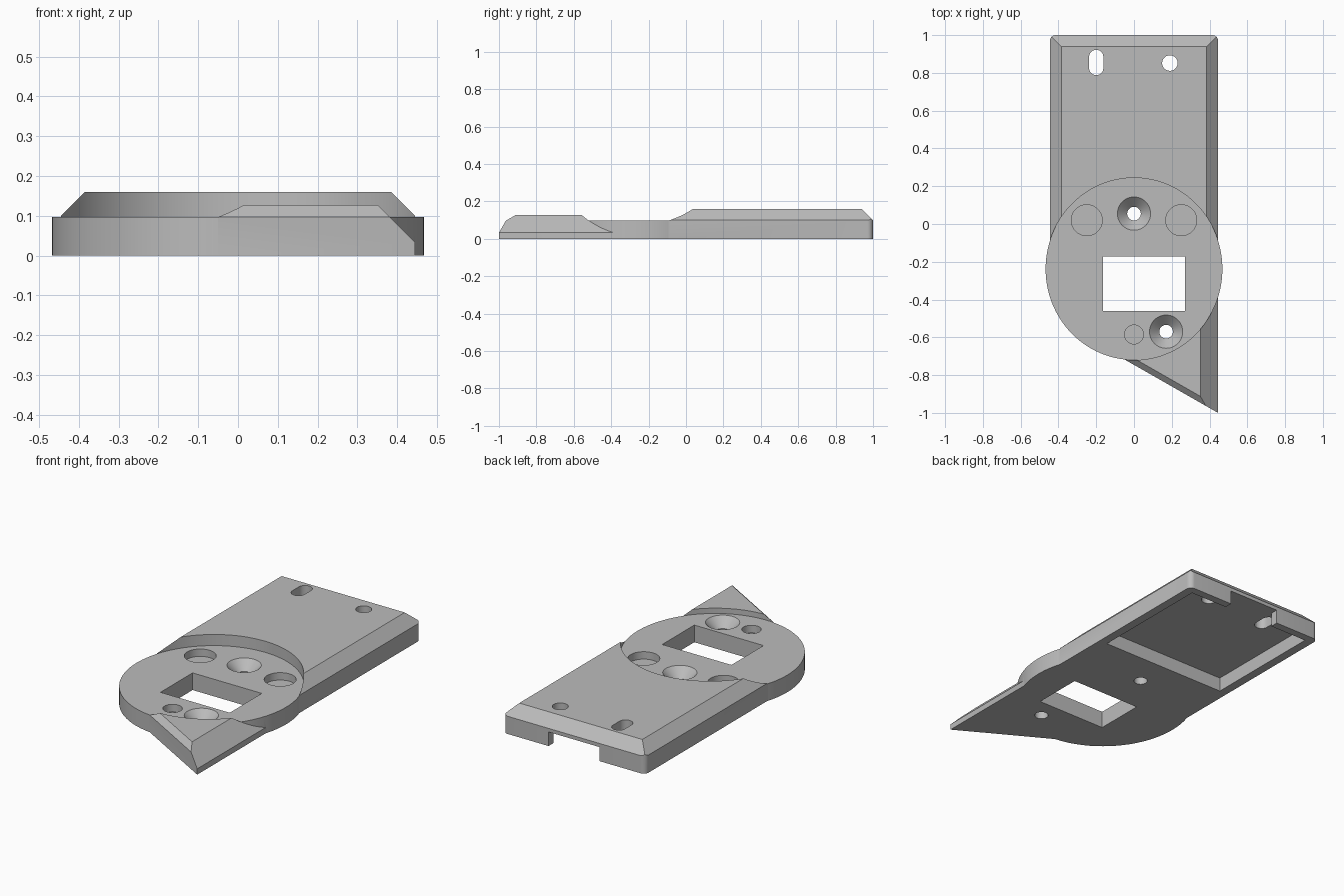
import bpy, bmesh
from math import radians, pi
from mathutils import Matrix, Vector

if "Cube" in bpy.data.objects:
    bpy.data.objects.remove(bpy.data.objects["Cube"], do_unlink=True)

grey = bpy.data.materials.new("mid_grey")
grey.use_nodes = True
tone = (0.5, 0.5, 0.5, 1)
grey.diffuse_color = tone
grey.node_tree.nodes["Principled BSDF"].inputs["Base Color"].default_value = tone

HALF_W, TOP, DISC_TOP = 0.445, 0.16, 0.097
DISC_Y, DISC_RX, DISC_RY = -0.238, 0.468, 0.482
BELOW = -0.1          # parts run below the base, which is trimmed at the end


def finish(name, bm):
    bmesh.ops.recalc_face_normals(bm, faces=bm.faces)
    mesh = bpy.data.meshes.new(name)
    bm.to_mesh(mesh)
    bm.free()
    mesh.materials.append(grey)
    obj = bpy.data.objects.new(name, mesh)
    bpy.context.collection.objects.link(obj)
    return obj


def prism(outline, z0, z1):
    bm = bmesh.new()
    face = bm.faces.new([bm.verts.new((x, y, z0)) for x, y in outline])
    up = bmesh.ops.extrude_face_region(bm, geom=[face])["geom"]
    verts = [v for v in up if isinstance(v, bmesh.types.BMVert)]
    bmesh.ops.translate(bm, verts=verts, vec=(0, 0, z1 - z0))
    bmesh.ops.recalc_face_normals(bm, faces=bm.faces)
    return bm


def rect(x0, x1, y0, y1):
    return [(x0, y0), (x1, y0), (x1, y1), (x0, y1)]


def bevel_upright(bm, radius, test):
    edges = [e for e in bm.edges
             if abs(e.verts[0].co.z - e.verts[1].co.z) > 0.01 and test(e.verts[0].co)]
    bmesh.ops.bevel(bm, geom=edges, offset=radius, segments=6, profile=0.5, affect='EDGES')


def slice_off(bm, point, normal):
    """Remove everything on the normal side of a plane and cap the cut."""
    cut = bmesh.ops.bisect_plane(bm, geom=bm.verts[:] + bm.edges[:] + bm.faces[:],
                                 plane_co=point, plane_no=normal, clear_outer=True)
    rim = [e for e in cut["geom_cut"] if isinstance(e, bmesh.types.BMEdge)]
    bmesh.ops.contextual_create(bm, geom=rim)


def cone(name, x, y, z0, z1, r0, r1, sides=48, squash=1.0):
    bm = bmesh.new()
    place = Matrix.Translation((x, y, (z0 + z1) / 2)) @ Matrix.Diagonal((1, squash, 1, 1))
    bmesh.ops.create_cone(bm, cap_ends=True, segments=sides, radius1=r0, radius2=r1,
                          depth=z1 - z0, matrix=place)
    return finish(name, bm)


def combine(target, tool, operation):
    mod = target.modifiers.new("combine", 'BOOLEAN')
    mod.operation, mod.object, mod.solver = operation, tool, 'EXACT'
    bpy.context.view_layer.objects.active = target
    bpy.ops.object.modifier_apply(modifier=mod.name)
    bpy.data.objects.remove(tool, do_unlink=True)


# Long back plate with chamfered sides and back edge
bm = prism(rect(-HALF_W, HALF_W, -0.2, 1.0), BELOW, TOP)
bevel_upright(bm, 0.03, lambda co: co.y > 0.9)
for side in (-1, 1):
    slice_off(bm, (side * HALF_W, 0, 0.1), (side, 0, 1))
slice_off(bm, (0, 1.0, 0.1), (0, 1, 1))
plate = finish("mounting_plate", bm)

# Pointed front corner, cut off along a slant, with chamfered edges
slope = 0.571
tip = Vector((HALF_W, -1.0, 0))
far_x = -0.2
bm = prism([(HALF_W, -1.0), (HALF_W, -0.3), (far_x, -0.3),
            (far_x, -1.0 + slope * (HALF_W - far_x))], BELOW * 1.2, 0.127)
slice_off(bm, (HALF_W, 0, 0.033), (1, 0, 1))
slant = Vector((-slope, -1, 0)).normalized()
slice_off(bm, tip + Vector((0, 0, DISC_TOP)), slant + Vector((0, 0, 1)))
combine(plate, finish("front_point", bm), 'UNION')

# Round seat: a disc, with the space above it cleared
ratio = DISC_RY / DISC_RX
combine(plate, cone("disc", 0, DISC_Y, BELOW * 1.4, 0.3, DISC_RX, DISC_RX, 128, ratio), 'UNION')
clear_r = DISC_RX * 1.0005
combine(plate, cone("disc_clear", 0, DISC_Y, DISC_TOP, 0.5, clear_r, clear_r, 128, ratio), 'DIFFERENCE')

# Flat base
combine(plate, finish("base_trim", prism(rect(-2, 2, -2, 2), -1, 0)), 'DIFFERENCE')

# Hollow underside and cable notch in the back wall
combine(plate, finish("pocket", prism(rect(-0.395, 0.395, 0.245, 0.955), -0.1, 0.08)), 'DIFFERENCE')
combine(plate, finish("notch", prism(rect(-0.16, 0.16, 0.9, 1.1), -0.1, 0.0795)), 'DIFFERENCE')

# Rectangular window
combine(plate, finish("window", prism(rect(-0.163, 0.27, -0.46, -0.173), -0.2, 0.3)), 'DIFFERENCE')

# Countersunk screw holes
for x, y in ((0, 0.055), (0.17, -0.57)):
    combine(plate, cone("countersink", x, y, 0.045, DISC_TOP + 0.01, 0.036, 0.098), 'DIFFERENCE')
    combine(plate, cone("screw_hole", x, y, -0.1, 0.06, 0.036, 0.036), 'DIFFERENCE')

# Blind round recesses
for x, y, r in ((-0.25, 0.02, 0.082), (0.25, 0.02, 0.082), (0, -0.585, 0.05)):
    combine(plate, cone("recess", x, y, 0.055, DISC_TOP + 0.03, r, r), 'DIFFERENCE')
    # keep the recess open where it meets the disc rim

# Back fixing holes: one round, one slotted
combine(plate, cone("round_hole", 0.19, 0.852, -0.1, 0.3, 0.041, 0.041), 'DIFFERENCE')
bm = prism(rect(-0.238, -0.162, 0.788, 0.922), -0.1, 0.3)
bevel_upright(bm, 0.0375, lambda co: True)
combine(plate, finish("slot", bm), 'DIFFERENCE')

# Smooth round walls, crisp edges
bpy.ops.object.select_all(action='DESELECT')
plate.select_set(True)
bpy.context.view_layer.objects.active = plate
bpy.ops.object.shade_smooth_by_angle(angle=radians(25))
